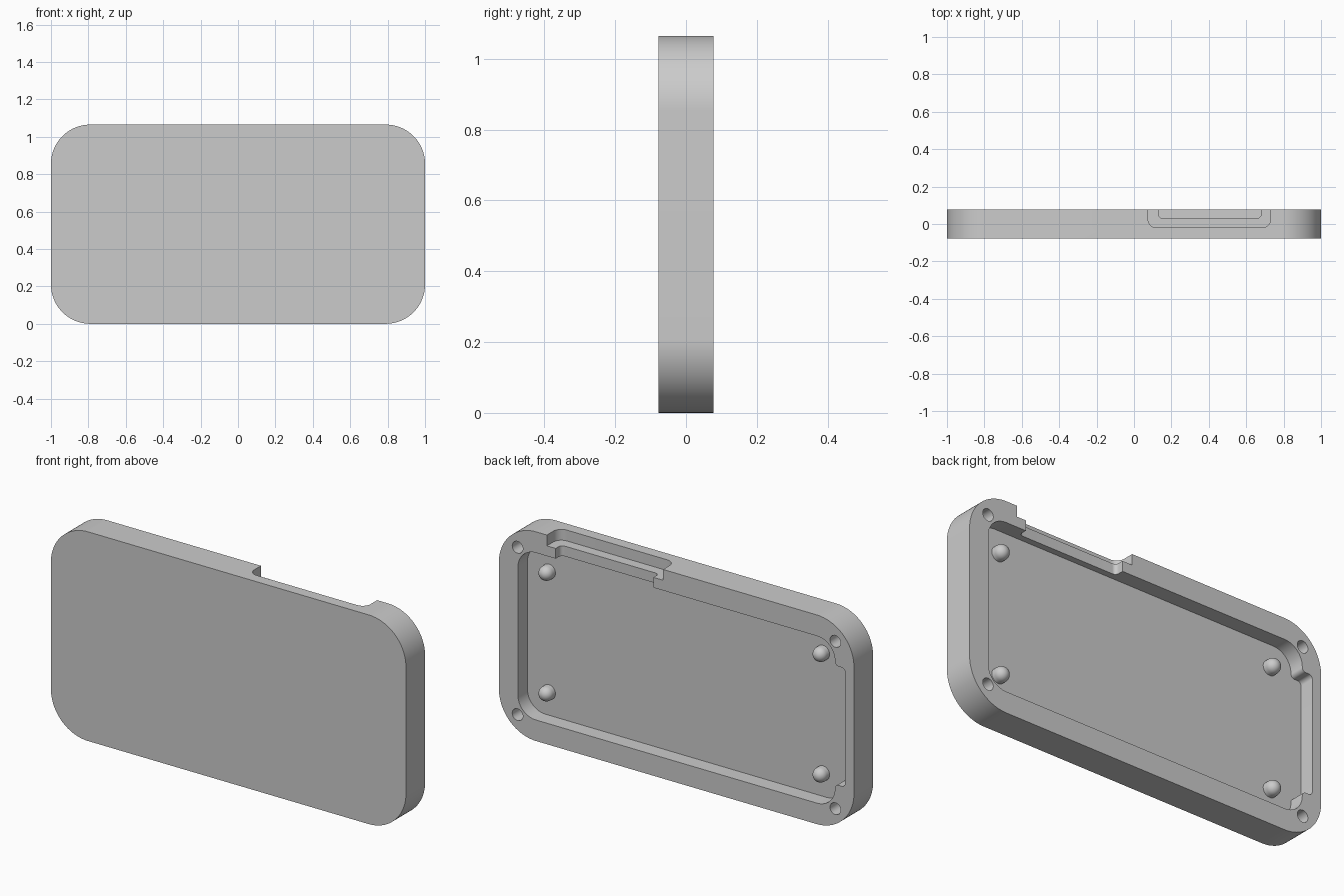
import bpy, bmesh, math
from mathutils import Vector

if "Cube" in bpy.data.objects:
    bpy.data.objects.remove(bpy.data.objects["Cube"])

H = 1.065            # height
B = 0.077            # half thickness
MID = H / 2
RIM = 0.107          # rim width around the cavity
FLOOR = 0.0          # cavity floor level along y

grey = bpy.data.materials.new("plain_grey")
grey.use_nodes = True
COLOR = (0.6, 0.6, 0.6, 1)
grey.diffuse_color = COLOR
grey.node_tree.nodes["Principled BSDF"].inputs["Base Color"].default_value = COLOR


def fillet(corners, steps=10):
    """Round every (x, y, radius) corner of a polygon."""
    out = []
    n = len(corners)
    for i, (x, y, r) in enumerate(corners):
        p = Vector((x, y))
        if r == 0:
            out.append(p)
            continue
        a = (Vector(corners[i - 1][:2]) - p).normalized()
        b = (Vector(corners[(i + 1) % n][:2]) - p).normalized()
        half = a.angle(b) / 2
        centre = p + (a + b).normalized() * r / math.sin(half)
        start = p + a * r / math.tan(half) - centre
        end = p + b * r / math.tan(half) - centre
        sweep = start.angle_signed(end)
        for k in range(steps + 1):
            t = -sweep * k / steps
            c, s = math.cos(t), math.sin(t)
            out.append(centre + Vector((start.x * c - start.y * s,
                                        start.x * s + start.y * c)))
    return out


def box(x0, x1, y0, y1, r0, r1):
    """Rectangle corners with radius r0 at the low end and r1 at the high end."""
    return [(x0, y0, r0), (x1, y0, r0), (x1, y1, r1), (x0, y1, r1)]


def prism(name, outline, lo, hi, axis):
    """Extrude an outline along y (outline in x, z) or along z (outline in x, y)."""
    bm = bmesh.new()
    place = (lambda p, d: (p.x, d, p.y)) if axis == "y" else (lambda p, d: (p.x, p.y, d))
    face = bm.faces.new([bm.verts.new(place(p, lo)) for p in outline])
    res = bmesh.ops.extrude_face_region(bm, geom=[face])
    moved = [v for v in res["geom"] if isinstance(v, bmesh.types.BMVert)]
    step = (0, hi - lo, 0) if axis == "y" else (0, 0, hi - lo)
    bmesh.ops.translate(bm, verts=moved, vec=step)
    bmesh.ops.recalc_face_normals(bm, faces=bm.faces)
    return make(name, bm)


def make(name, bm):
    mesh = bpy.data.meshes.new(name)
    bm.to_mesh(mesh)
    bm.free()
    mesh.materials.append(grey)
    ob = bpy.data.objects.new(name, mesh)
    bpy.context.collection.objects.link(ob)
    return ob


def smooth(ob):
    bpy.ops.object.select_all(action="DESELECT")
    ob.select_set(True)
    bpy.context.view_layer.objects.active = ob
    bpy.ops.object.shade_smooth_by_angle(angle=math.radians(30))


def carve(ob, cutter):
    bpy.context.view_layer.objects.active = ob
    mod = ob.modifiers.new("cut", "BOOLEAN")
    mod.operation, mod.solver, mod.object = "DIFFERENCE", "EXACT", cutter
    bpy.ops.object.modifier_apply(modifier=mod.name)
    bpy.data.objects.remove(cutter)


# Shell with rounded corners
shell = prism("case_shell", fillet(box(-1, 1, 0, H, 0.21, 0.21), 24), -B, B, "y")

# Cavity with a side relief on the right
w, lo, hi = 1 - RIM, RIM, H - RIM
relief, z0, z1 = -0.95, 0.23, H - 0.23
cavity = [(w, lo, 0.1), (w, hi, 0.1), (-w, hi, 0.1),
          (-w, z1, 0.02), (relief, z1, 0.02), (relief, z0, 0.02),
          (-w, z0, 0.02), (-w, lo, 0.1)]
carve(shell, prism("cavity_cutter", fillet(cavity), FLOOR, 0.2, "y"))

# Port opening: wide outer pocket and narrower passage into the cavity
carve(shell, prism("pocket_cutter", fillet(box(0.075, 0.73, -0.02, 0.2, 0.045, 0)),
                   1.01, 1.2, "z"))
carve(shell, prism("passage_cutter", fillet(box(0.13, 0.68, 0.032, 0.2, 0.02, 0)),
                   0.9, 1.1, "z"))

# Screw holes in the rim corners
for sx in (-1, 1):
    for sz in (-1, 1):
        cx, cz, r = sx * 0.895, MID + sz * 0.426, 0.03
        ring = [Vector((cx + r * math.cos(k * math.tau / 32),
                        cz + r * math.sin(k * math.tau / 32))) for k in range(32)]
        carve(shell, prism("hole_cutter", ring, B - 0.1, 0.2, "y"))
smooth(shell)


# Domed locating pegs on the cavity floor
def peg(name, x, z, r=0.037, stem=0.02, sides=32, rings=8):
    bm = bmesh.new()
    profile = [(r, -0.01)] + [(r * math.cos(a), stem + r * math.sin(a))
                              for a in (k * math.pi / 2 / rings for k in range(rings + 1))]
    verts = [bm.verts.new((x + p, FLOOR + d, z)) for p, d in profile]
    edges = [bm.edges.new(pair) for pair in zip(verts, verts[1:])]
    bmesh.ops.spin(bm, geom=verts + edges, cent=(x, 0, z), axis=(0, 1, 0),
                   angle=math.tau, steps=sides)
    bmesh.ops.remove_doubles(bm, verts=bm.verts, dist=1e-5)
    bmesh.ops.recalc_face_normals(bm, faces=bm.faces)
    smooth(make(name, bm))


for side, sx in (("left", 1), ("right", -1)):
    for level, sz in (("upper", 1), ("lower", -1)):
        peg(f"{level}_{side}_peg", sx * 0.772, MID + sz * 0.307)
